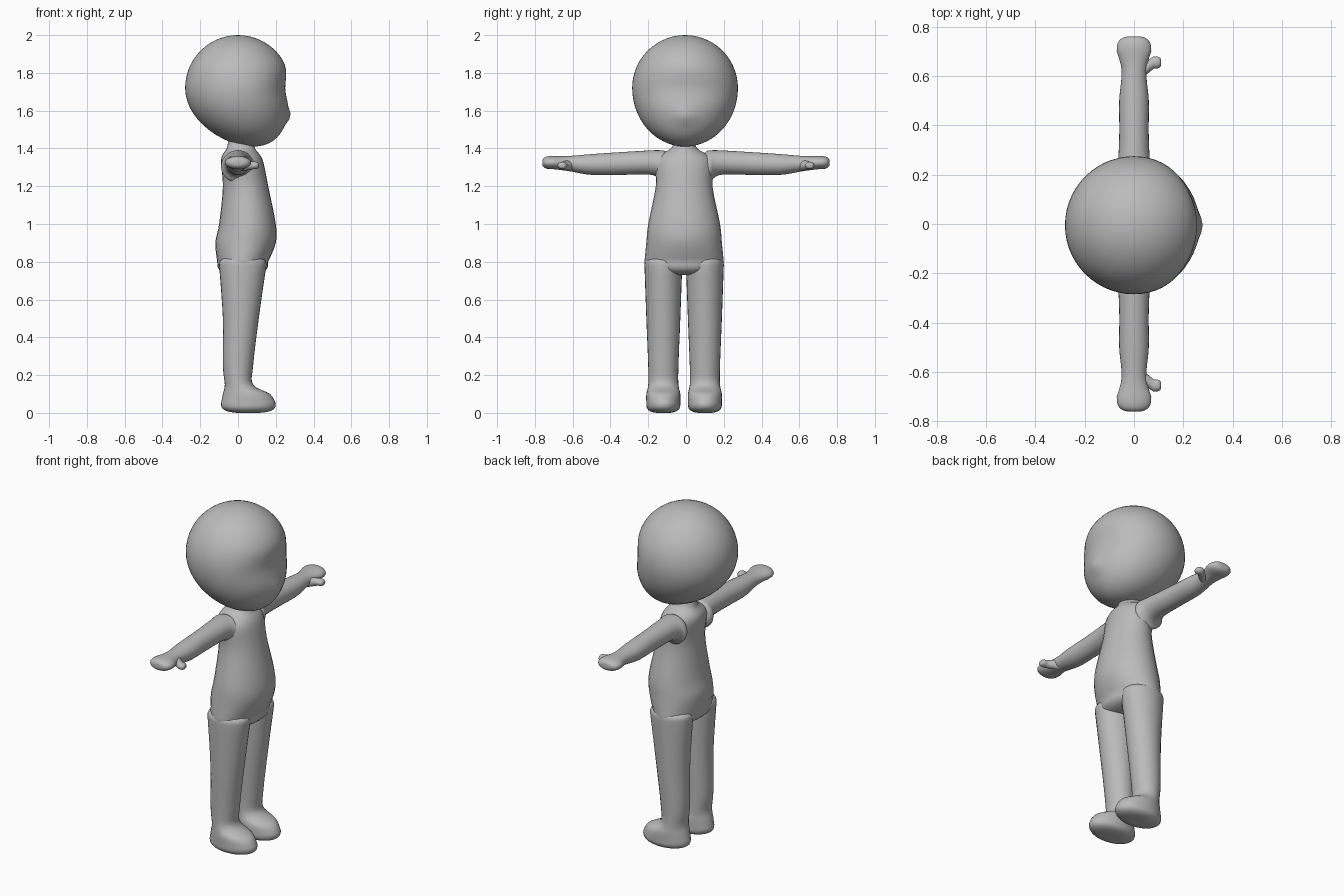
import bpy, bmesh
from math import sin, cos, pi, exp
from mathutils import Vector

default_cube = bpy.data.objects.get("Cube")
if default_cube:
    bpy.data.objects.remove(default_cube)

SIDES = 28
STEPS = 4
MID_Y = -0.01

clay = bpy.data.materials.new("clay_grey")
clay.use_nodes = True
clay.diffuse_color = (0.5, 0.5, 0.5, 1)
clay_node = clay.node_tree.nodes["Principled BSDF"]
clay_node.inputs["Base Color"].default_value = clay.diffuse_color


def finish(bm, name):
    """Turn a bmesh into a smooth, clay-coloured object."""
    bmesh.ops.recalc_face_normals(bm, faces=bm.faces)
    for face in bm.faces:
        face.smooth = True
    mesh = bpy.data.meshes.new(name)
    bm.to_mesh(mesh)
    bm.free()
    mesh.materials.append(clay)
    part = bpy.data.objects.new(name, mesh)
    bpy.context.collection.objects.link(part)


def smooth_rows(rows):
    """Blend the section rows along a flowing curve."""
    rows = [Vector(row) for row in rows]
    blended = []
    for i, (start, end) in enumerate(zip(rows, rows[1:])):
        before = rows[max(i - 1, 0)]
        after = rows[min(i + 2, len(rows) - 1)]
        leave, arrive = (end - before) / 2, (after - start) / 2
        for step in range(STEPS):
            t = step / STEPS
            ease = t * t * (3 - 2 * t)
            blended.append(start.lerp(end, ease)
                           + leave * t * (1 - t) ** 2
                           - arrive * t * t * (1 - t))
    return blended + [rows[-1]]


def rounded_end(row, length):
    """Shrink the last section step by step into a blunt dome."""
    station, low, high, half = row
    middle, reach = (low + high) / 2, (high - low) / 2
    dome = []
    for step in range(STEPS + STEPS):
        t = sin((step + 1) / (STEPS + STEPS) * pi / 2)
        size = (1 - 0.95 * t ** 3) ** (1 / 3)
        dome.append((station + length * t, middle - reach * size,
                     middle + reach * size, half * size))
    return dome


def loft(name, rows, start_cap, end_cap, place):
    """Skin oval sections; each row is station, low edge, high edge, half width."""
    start = rounded_end(rows[0], -start_cap)
    sections = start[::-1] + smooth_rows(rows) + rounded_end(rows[-1], end_cap)
    bm = bmesh.new()
    rings = []
    for station, low, high, half in sections:
        ring = []
        for k in range(SIDES):
            angle = 2 * pi * k / SIDES
            across = (low + high) / 2 + (high - low) / 2 * cos(angle)
            ring.append(bm.verts.new(place(station, across, half * sin(angle))))
        rings.append(ring)
    for lower, upper in zip(rings, rings[1:]):
        for k in range(SIDES):
            bm.faces.new((lower[k - 1], lower[k], upper[k], upper[k - 1]))
    bm.faces.new(rings[0])
    bm.faces.new(rings[-1])
    finish(bm, name)


def bump(distance, width):
    """Soft falloff used to sculpt the face."""
    return exp(-(distance / width) ** 2)


# Head: a ball with the jaw pushed forward, shallow eye area and small nose
bm = bmesh.new()
bmesh.ops.create_uvsphere(bm, u_segments=2 * SIDES, v_segments=SIDES, radius=1)
for vert in bm.verts:
    x, y, z = vert.co
    height = 1.72 + z * (0.28 if z > 0 else 0.31)
    depth = 0.28 * x + 0.08 * min(z, 0) ** 2
    width = 0.28 * y
    if x > 0:
        depth -= 0.03 * x * x * bump(height - 1.72, 0.09)
        depth += 0.02 * x * bump(height - 1.57, 0.03) * bump(width, 0.05)
    vert.co = (depth, width + MID_Y / 2, height)
finish(bm, "head")

# Torso with hips and neck: height, back, front, half width
loft("torso", [
    (0.8, -0.11, 0.16, 0.21),
    (0.9, -0.12, 0.2, 0.2),
    (1, -0.1, 0.2, 0.19),
    (1.2, -0.08, 0.16, 0.15),
    (1.34, -0.09, 0.13, 0.15),
    (1.4, -0.06, 0.09, 0.07),
    (1.45, -0.05, 0.08, 0.05),
], 0.07, 0.02, lambda up, depth, side: (depth, side + MID_Y, up))

# Leg and foot: height, back, front, half width
LEG = [
    (0.05, -0.09, 0.2, 0.09),
    (0.1, -0.08, 0.17, 0.09),
    (0.15, -0.07, 0.08, 0.08),
    (0.25, -0.08, 0.08, 0.08),
    (0.5, -0.08, 0.11, 0.09),
    (0.78, -0.1, 0.15, 0.1),
]
# Arm and hand: reach, underside, top, half depth
ARM = [
    (0.13, 1.22, 1.39, 0.09),
    (0.18, 1.26, 1.39, 0.07),
    (0.35, 1.26, 1.38, 0.06),
    (0.5, 1.26, 1.37, 0.06),
    (0.62, 1.28, 1.36, 0.05),
    (0.7, 1.29, 1.36, 0.07),
]
# Thumb: forward distance, inner edge, outer edge, half thickness
THUMB = [(0.02, 0.58, 0.64, 0.03), (0.08, 0.63, 0.68, 0.02)]

# Limbs on both sides; the face looks along +x, so the left side is +y
for label, hand in (("left", 1), ("right", -1)):
    loft(label + "_leg", LEG, 0.05, 0.05,
         lambda up, depth, side: (depth, hand * (side + 0.11) + MID_Y, up))
    loft(label + "_arm", ARM, 0.04, 0.06,
         lambda reach, up, depth: (depth, hand * reach, up))
    loft(label + "_thumb", THUMB, 0.02, 0.03,
         lambda depth, reach, up: (depth, hand * reach, up + 1.31))
